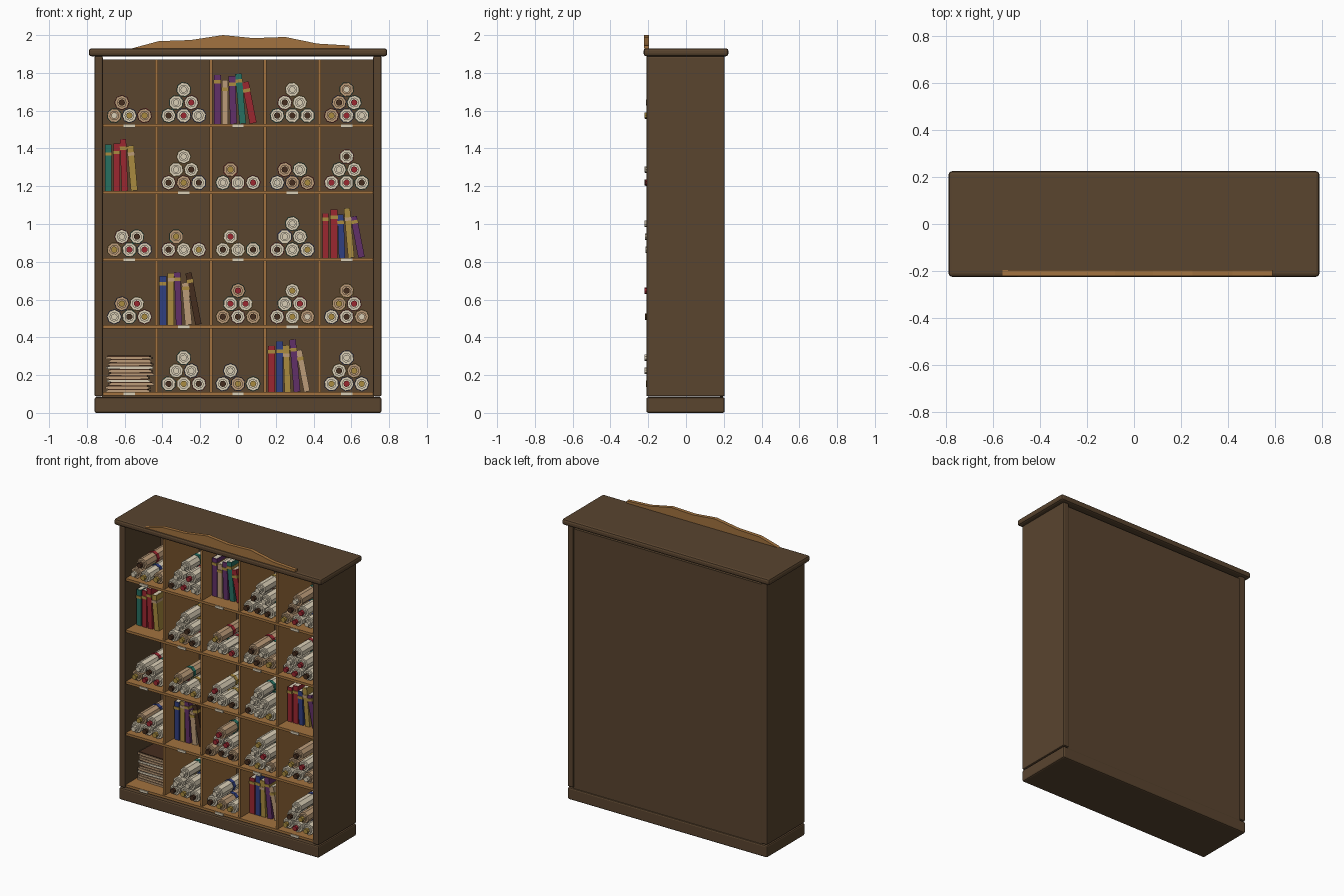
import bpy, bmesh, math, random
from mathutils import Matrix, Vector

if "Cube" in bpy.data.objects:
    bpy.data.objects.remove(bpy.data.objects["Cube"], do_unlink=True)
random.seed(4)

COLOURS = {
    "dark_wood": (0.10, 0.058, 0.028), "light_wood": (0.36, 0.17, 0.05),
    "cream": (0.70, 0.62, 0.47), "tan": (0.50, 0.33, 0.19),
    "red": (0.33, 0.02, 0.03), "gold": (0.40, 0.26, 0.05),
    "blue": (0.03, 0.05, 0.22), "teal": (0.02, 0.16, 0.12),
    "purple": (0.12, 0.03, 0.14), "dark_brown": (0.06, 0.026, 0.013),
}
NAMES = list(COLOURS)
MATS = {}
for name, rgb in COLOURS.items():
    m = bpy.data.materials.new(name)
    m.use_nodes = True
    m.diffuse_color = (*rgb, 1)
    bsdf = next(n for n in m.node_tree.nodes if n.type == "BSDF_PRINCIPLED")
    bsdf.inputs["Base Color"].default_value = (*rgb, 1)
    MATS[name] = m


def paint(verts, mat):
    for f in {f for v in verts for f in v.link_faces}:
        f.material_index = NAMES.index(mat)


def box(bm, lo, hi, mat, frame=Matrix()):
    lo, hi = Vector(lo), Vector(hi)
    place = Matrix.Translation((lo + hi) / 2) @ Matrix.Diagonal((*(hi - lo), 1))
    paint(bmesh.ops.create_cube(bm, size=1, matrix=frame @ place)["verts"], mat)


def rod(bm, x, z, y0, y1, r, mat, turn=0.0, r2=None):
    place = (Matrix.Translation((x, (y0 + y1) / 2, z)) @ Matrix.Rotation(turn, 4, "Y")
             @ Matrix.Rotation(math.pi / 2, 4, "X"))
    paint(bmesh.ops.create_cone(bm, cap_ends=True, segments=8, radius1=r, radius2=r2 or r,
                                depth=y1 - y0, matrix=place)["verts"], mat)


def finish(name, bm, bevel=0.0):
    used = sorted({f.material_index for f in bm.faces})
    for f in bm.faces:
        f.material_index = used.index(f.material_index)
    me = bpy.data.meshes.new(name)
    for i in used:
        me.materials.append(MATS[NAMES[i]])
    bm.to_mesh(me)
    bm.free()
    ob = bpy.data.objects.new(name, me)
    bpy.context.collection.objects.link(ob)
    if bevel:
        mod = ob.modifiers.new("bevel", "BEVEL")
        mod.width, mod.segments = bevel, 2
    return ob


def single_box(name, lo, hi, mat, bevel=0.0):
    bm = bmesh.new()
    box(bm, lo, hi, mat)
    return finish(name, bm, bevel)


# Carcass
single_box("base", (-.76, -.21, 0), (.76, .205, .083), "dark_wood", .01)
single_box("top_slab", (-.79, -.225, 1.888), (.79, .225, 1.93), "dark_wood", .014)
single_box("back_panel", (-.72, .18, .08), (.72, .197, 1.87), "dark_wood")
for side, s in (("left", 1), ("right", -1)):
    x = sorted((s * .715, s * .76))
    single_box(side + "_side", (x[0], -.21, .088), (x[1], .205, 1.888), "dark_wood", .008)

# Wavy crest along the front of the top
crest = [(-.56, 1.93), (-.42, 1.968), (-.25, 1.974), (-.08, 2), (.08, 1.984),
         (.25, 1.99), (.42, 1.955), (.59, 1.945), (.59, 1.93)]
bm = bmesh.new()
face = bm.faces.new([bm.verts.new((x, -.222, z)) for x, z in crest])
moved = bmesh.ops.extrude_face_region(bm, geom=[face])["geom"]
bmesh.ops.translate(bm, vec=(0, .025, 0), verts=[v for v in moved if isinstance(v, bmesh.types.BMVert)])
bmesh.ops.recalc_face_normals(bm, faces=bm.faces)
paint(bm.verts, "light_wood")
finish("crest", bm)

# Shelves with name plates, and dividers
PITCH_X, PITCH_Z, FLOOR = .2875, .355, .11
for row in range(5):
    top = FLOOR + row * PITCH_Z
    single_box(f"shelf_{row}", (-.716, -.2, top - .017), (.716, .182, top), "light_wood")
    bm = bmesh.new()
    for col in range(row % 2, 5, 2):
        x = (col - 2) * PITCH_X
        box(bm, (x - .03, -.206, top - .018), (x + .03, -.199, top - .002), "cream")
    finish(f"shelf_plates_{row}", bm)
for i in range(4):
    x = (i - 1.5) * PITCH_X
    single_box(f"divider_{i}", (x - .008, -.19, .1), (x + .008, .182, 1.87), "light_wood")

# Scroll: body with ribbon, recessed core, end knob
KNOBS = {"r": "red", "g": "gold", "d": "dark_brown", "c": "cream"}


def scroll(bm, x, z, code):
    body = "tan" if code.isupper() else "cream"
    front, turn = random.uniform(-.185, -.155), random.uniform(0, .8)
    back = front + random.uniform(.29, .32)
    rod(bm, x, z, front, back, .038, body, turn)
    rod(bm, x, z, front - .012, back + .012, .026, body, turn)
    knob = KNOBS[code.lower()]
    rod(bm, x, z, front - .035, back + .02, .017, knob, turn)
    band = front + random.uniform(.1, .16)
    rod(bm, x, z, band, band + .025, .0405, random.choice(["red", "blue", "teal", "gold"]), turn)


def scroll_pile(name, cx, floor, tiers):
    bm = bmesh.new()
    for t, tier in enumerate(tiers.split()):
        for i, code in enumerate(tier):
            scroll(bm, cx + (i - 1 + t / 2) * .08, floor + .044 + t * .069, code)
    finish(name, bm)


# Books: upright ones on the left, leaning ones on the right
BOOKS = {"p": "purple", "t": "tan", "e": "teal", "r": "red", "g": "gold",
         "b": "blue", "d": "dark_brown"}
STANCE = [(0, 0), (.043, 0), (.087, 2), (.136, 5), (.19, 11)]


def book_row(name, cx, floor, code):
    bm = bmesh.new()
    for c, (dx, lean) in zip(code, STANCE):
        w, h = random.uniform(.032, .039), random.uniform(.22, .28)
        frame = (Matrix.Translation((cx - .128 + dx, -.1, floor))
                 @ Matrix.Rotation(math.radians(-lean), 4, "Y"))
        box(bm, (0, 0, 0), (w, .2, h), BOOKS[c], frame)
        box(bm, (.004, .006, h - .01), (w - .004, .195, h + .001), "cream", frame)
        z = h * random.uniform(.74, .84)
        band = "tan" if c == "g" else "gold"
        box(bm, (-.002, -.004, z), (w + .002, .2, z + .018), band, frame)
    finish(name, bm)


# Loose stack of parchment sheets
def paper_stack(name, cx, floor):
    bm = bmesh.new()
    for i in range(11):
        z = floor + i * .0175
        spin = Matrix.Translation((cx + random.uniform(-.01, .01), 0, z)) @ Matrix.Rotation(
            random.uniform(-.05, .05), 4, "Z")
        w = random.uniform(.11, .122)
        box(bm, (-w, -.1, 0), (w, .1, .012), "cream" if i % 4 == 3 else "tan", spin)
        box(bm, (-w + .01, -.095, .012), (w - .01, .095, .0175), "dark_brown", spin)
    finish(name, bm)


# Cell contents from the bottom row up; tiers of scrolls, "*" marks books
CELLS = [
    ["stack", "dgd cc c", "dGg c", "*rbgpt", "grg dG c"],
    ["cdg Gr", "*bgptd", "DdD rr R", "dgC cr g", "gdC Gr D"],
    ["Grr cd", "dcg G", "dcd r", "dcg cc c", "*rrbgp"],
    ["*errg", "dGd cd c", "ccr G", "cDG Dc", "rrd cr d"],
    ["CgG D", "drc cr c", "*ptper", "ddd dc c", "Grc Dr C"],
]
for row, cells in enumerate(CELLS):
    for col, code in enumerate(cells):
        cx, floor = (col - 2) * PITCH_X, FLOOR + row * PITCH_Z
        if code == "stack":
            paper_stack("paper_stack", cx, floor)
        elif code[0] == "*":
            book_row(f"books_{row}_{col}", cx, floor, code[1:])
        else:
            scroll_pile(f"scrolls_{row}_{col}", cx, floor, code)
